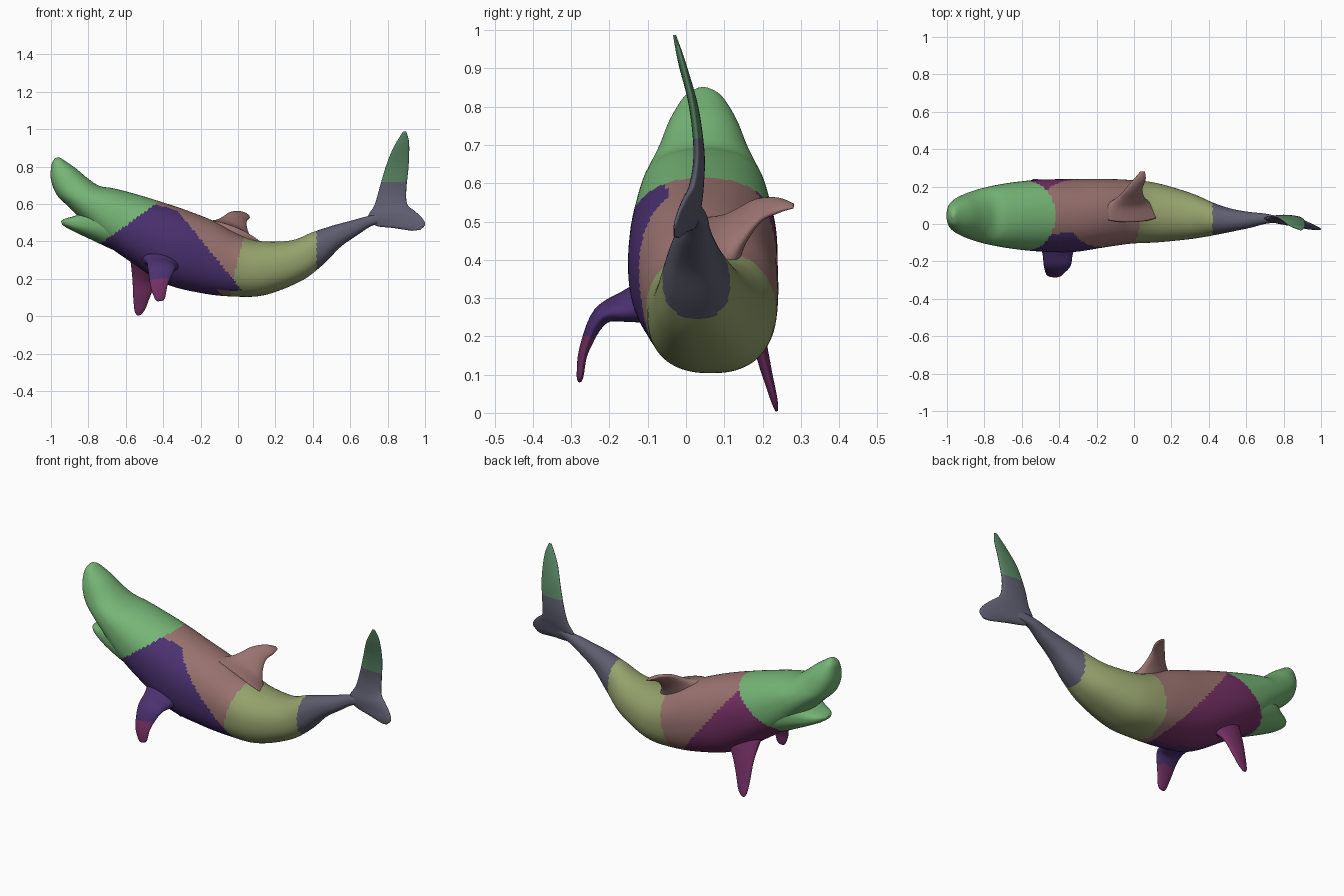
import bpy, bmesh, math
from mathutils import Vector

Y = Vector((0, 1, 0))


def material(name, rgb):
    m = bpy.data.materials.new(name)
    m.diffuse_color = (*rgb, 1)
    return m


MATS = [material("green", (0.18, 0.46, 0.18)), material("purple", (0.07, 0.03, 0.16)),
        material("brown", (0.32, 0.17, 0.16)), material("olive", (0.30, 0.36, 0.15)),
        material("slate", (0.11, 0.11, 0.16)), material("magenta", (0.18, 0.03, 0.13)),
        material("tail_green", (0.10, 0.24, 0.13))]


def catmull(p, i, t):
    a, b, c, d = p[max(i - 1, 0)], p[i], p[i + 1], p[min(i + 2, len(p) - 1)]
    return 0.5 * (2 * b + (c - a) * t + (2 * a - 5 * b + 4 * c - d) * t * t
                  + (3 * b - a - 3 * c + d) * t ** 3)


def loft(name, sections, colour, side=None, top=1.0, low=1.0, steps=6, n=40):
    """Smooth skin through sections: (edge point, opposite edge point, half thickness).
    top and low square off the two halves of each section when below 1."""
    A = [Vector(s[0]) for s in sections]
    B = [Vector(s[1]) for s in sections]
    H = [s[2] for s in sections]
    rows = []
    for i in range(len(A) - 1):
        for k in range(steps):
            t = k / steps
            rows.append((catmull(A, i, t), catmull(B, i, t), catmull(H, i, t)))
    rows.append((A[-1], B[-1], H[-1]))
    mid = [(a + b) / 2 for a, b, _ in rows]
    bm = bmesh.new()
    rings = []
    for i, (a, b, h) in enumerate(rows):
        tangent = mid[min(i + 1, len(mid) - 1)] - mid[max(i - 1, 0)]
        nrm = side or (a - b).cross(tangent).normalized()
        ring = []
        for k in range(n):
            c, s = math.cos(math.tau * k / n), math.sin(math.tau * k / n)
            power = top if c > 0 else low
            cu = math.copysign(abs(c) ** power, c)
            su = math.copysign(abs(s) ** power, s)
            ring.append(bm.verts.new(mid[i] + (a - b) / 2 * cu + nrm * h * su))
        rings.append(ring)
    for r, q in zip(rings, rings[1:]):
        for k in range(n):
            bm.faces.new((r[k], r[(k + 1) % n], q[(k + 1) % n], q[k]))
    bm.faces.new(rings[0])
    bm.faces.new(rings[-1])
    bmesh.ops.recalc_face_normals(bm, faces=bm.faces)
    for f in bm.faces:
        f.smooth = True
        f.material_index = colour(f.calc_center_median())
    me = bpy.data.meshes.new(name)
    bm.to_mesh(me)
    bm.free()
    for m in MATS:
        me.materials.append(m)
    ob = bpy.data.objects.new(name, me)
    bpy.context.collection.objects.link(ob)
    return ob


def body_colour(p):
    if p.z - 0.615 > 0.72 * (p.x + 0.42):
        return 0
    drop = 0 if p.y < -0.05 else 0.16
    if p.z - 0.61 + drop < -1.24 * (p.x + 0.36):
        return 1 if p.y < 0.045 else 5
    if p.x < 0.0 + 0.25 * (p.z - 0.3):
        return 2
    return 3 if p.x < 0.42 else 4


# Body: back x, z / belly x, z / half width / sideways centre
BODY = [(-0.957, 0.851, -0.978, 0.846, 0.014, 0.045),
        (-0.935, 0.838, -0.997, 0.81, 0.05, 0.045),
        (-0.87, 0.793, -1.0, 0.73, 0.088, 0.045),
        (-0.80, 0.735, -0.968, 0.648, 0.116, 0.045),
        (-0.74, 0.697, -0.905, 0.585, 0.14, 0.045),
        (-0.67, 0.685, -0.82, 0.50, 0.16, 0.045),
        (-0.57, 0.66, -0.71, 0.39, 0.178, 0.045),
        (-0.42, 0.615, -0.58, 0.295, 0.192, 0.045),
        (-0.27, 0.565, -0.39, 0.175, 0.195, 0.045),
        (-0.12, 0.505, -0.20, 0.125, 0.183, 0.058),
        (0.00, 0.44, -0.03, 0.106, 0.17, 0.065),
        (0.11, 0.403, 0.14, 0.113, 0.158, 0.06),
        (0.28, 0.405, 0.33, 0.185, 0.122, 0.042),
        (0.40, 0.45, 0.45, 0.272, 0.086, 0.026),
        (0.50, 0.483, 0.55, 0.372, 0.06, 0.02),
        (0.60, 0.51, 0.64, 0.435, 0.042, 0.022),
        (0.70, 0.537, 0.72, 0.485, 0.026, 0.028),
        (0.82, 0.56, 0.82, 0.51, 0.008, 0.02)]
loft("body", [((a, y, b), (c, y, d), h) for a, b, c, d, h, y in BODY],
     body_colour, Y, top=0.95, low=0.84, steps=14, n=96)

# Lower jaw, running back into the throat
JAW = [(-0.947, 0.508, -0.94, 0.49, 0.025), (-0.925, 0.522, -0.91, 0.47, 0.06),
       (-0.87, 0.538, -0.85, 0.44, 0.096), (-0.81, 0.568, -0.775, 0.405, 0.128),
       (-0.72, 0.60, -0.69, 0.365, 0.152), (-0.58, 0.60, -0.56, 0.31, 0.165)]
loft("lower_jaw", [((a, 0.045, b), (c, 0.045, d), h) for a, b, c, d, h in JAW],
     body_colour, Y, top=0.72, low=0.92, steps=10, n=64)

# Dorsal fin, flopped over to one side
loft("dorsal_fin", [
    ((-0.22, 0.06, 0.49), (0.15, 0.07, 0.34), 0.085),
    ((-0.13, 0.105, 0.51), (0.085, 0.115, 0.395), 0.045),
    ((-0.085, 0.14, 0.53), (0.055, 0.145, 0.445), 0.028),
    ((-0.045, 0.185, 0.556), (0.045, 0.19, 0.50), 0.018),
    ((0.0, 0.24, 0.56), (0.062, 0.24, 0.525), 0.013),
    ((0.035, 0.282, 0.545), (0.058, 0.28, 0.536), 0.005)], lambda p: 2)

# Pectoral fins: one curled down, one straighter
loft("pectoral_fin_near", [
    ((-0.53, -0.06, 0.33), (-0.29, -0.06, 0.27), 0.07),
    ((-0.492, -0.15, 0.30), (-0.325, -0.15, 0.26), 0.04),
    ((-0.482, -0.225, 0.255), (-0.338, -0.22, 0.25), 0.024),
    ((-0.468, -0.27, 0.16), (-0.375, -0.262, 0.17), 0.013),
    ((-0.445, -0.278, 0.095), (-0.39, -0.275, 0.10), 0.009),
    ((-0.43, -0.278, 0.08), (-0.405, -0.276, 0.082), 0.004)],
    lambda p: 1 if p.z > 0.2 else 5)
loft("pectoral_fin_far", [
    ((-0.58, 0.13, 0.34), (-0.36, 0.13, 0.26), 0.05),
    ((-0.565, 0.185, 0.205), (-0.43, 0.185, 0.19), 0.022),
    ((-0.56, 0.212, 0.10), (-0.468, 0.21, 0.11), 0.014),
    ((-0.553, 0.23, 0.03), (-0.495, 0.23, 0.04), 0.009),
    ((-0.54, 0.237, 0.004), (-0.518, 0.237, 0.008), 0.004)], lambda p: 5)

# Tail fluke, twisted upright: one blade through both lobes
loft("tail_fluke", [
    ((0.882, -0.03, 0.987), (0.90, -0.03, 0.987), 0.004),
    ((0.83, -0.008, 0.90), (0.915, -0.012, 0.925), 0.010),
    ((0.79, 0.022, 0.80), (0.912, 0.018, 0.80), 0.012),
    ((0.755, 0.038, 0.68), (0.90, 0.03, 0.68), 0.014),
    ((0.73, 0.036, 0.595), (0.905, 0.02, 0.60), 0.017),
    ((0.695, 0.03, 0.53), (0.945, 0.0, 0.563), 0.02),
    ((0.735, 0.022, 0.485), (0.985, -0.018, 0.525), 0.017),
    ((0.83, 0.0, 0.472), (1.0, -0.028, 0.49), 0.012),
    ((0.93, -0.02, 0.457), (0.975, -0.03, 0.462), 0.005)],
    lambda p: 6 if p.z > 0.71 else 4, Y)
